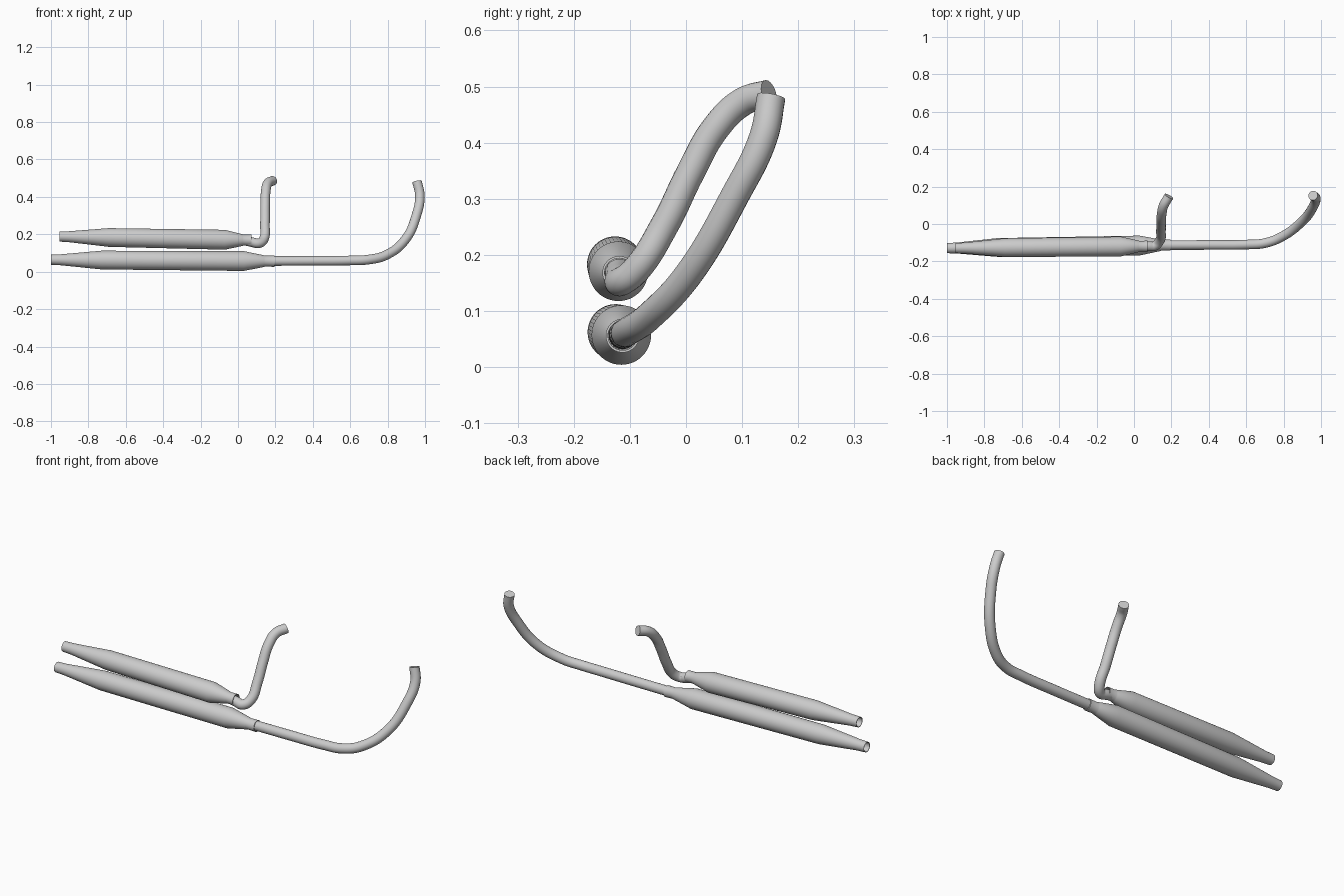
import bpy, bmesh, math
from mathutils import Vector

cube = bpy.data.objects.get("Cube")
if cube:
    bpy.data.objects.remove(cube, do_unlink=True)

steel = bpy.data.materials.new("light_grey_steel")
steel.use_nodes = True
GREY = (0.6, 0.6, 0.6, 1)
steel.diffuse_color = GREY
steel.node_tree.nodes["Principled BSDF"].inputs["Base Color"].default_value = GREY


def finish(obj):
    """Apply the material and smooth shading with crisp creases."""
    obj.data.materials.clear()
    obj.data.materials.append(steel)
    bpy.ops.object.select_all(action="DESELECT")
    obj.select_set(True)
    bpy.context.view_layer.objects.active = obj
    bpy.ops.object.shade_smooth_by_angle(angle=math.radians(25))


def lathe(name, profile, start, end, sides=48):
    """Spin (x, radius) stations around the line from start to end."""
    start, end = Vector(start), Vector(end)
    bm = bmesh.new()
    rings = []
    for x, r in profile:
        c = start.lerp(end, (x - start.x) / (end.x - start.x))
        rings.append([bm.verts.new(c + Vector((0, r * math.cos(a), r * math.sin(a))))
                      for a in (math.tau * i / sides for i in range(sides))])
    for a, b in zip(rings, rings[1:]):
        for i in range(sides):
            j = (i + 1) % sides
            bm.faces.new((a[i], a[j], b[j], b[i]))
    bm.faces.new(rings[0])
    bm.faces.new(rings[-1])
    bmesh.ops.recalc_face_normals(bm, faces=bm.faces)
    mesh = bpy.data.meshes.new(name)
    bm.to_mesh(mesh)
    bm.free()
    obj = bpy.data.objects.new(name, mesh)
    bpy.context.collection.objects.link(obj)
    finish(obj)


def pipe(name, points, radius):
    """Sweep a round, capped tube through the points."""
    curve = bpy.data.curves.new(name, "CURVE")
    curve.dimensions = "3D"
    curve.bevel_depth = radius
    curve.bevel_resolution = 8
    curve.resolution_u = 10
    curve.use_fill_caps = True
    spline = curve.splines.new("BEZIER")
    spline.bezier_points.add(len(points) - 1)
    for bp, p in zip(spline.bezier_points, points):
        bp.co = p
        bp.handle_left_type = bp.handle_right_type = "AUTO"
    obj = bpy.data.objects.new(name, curve)
    bpy.context.collection.objects.link(obj)
    bpy.ops.object.select_all(action="DESELECT")
    obj.select_set(True)
    bpy.context.view_layer.objects.active = obj
    bpy.ops.object.convert(target="MESH")
    finish(bpy.context.view_layer.objects.active)


def muffler(name, tail, rear, front, neck, tip, start, end):
    """Hollow tail cone, long body, front cone and open collar."""
    lathe(name, [
        (rear, 0.022), (tail, 0.024), (tail, 0.027), (tail + 0.05, 0.029),
        (rear, 0.050), (front, 0.053), (neck, 0.031), (neck + 0.005, 0.029),
        (tip, 0.030), (tip, 0.026), (neck, 0.025)], start, end)


# Mufflers
muffler("lower_muffler", -1.0, -0.73, 0.03, 0.14, 0.195,
        (-1.0, -0.129, 0.064), (0.195, -0.113, 0.056))
muffler("upper_muffler", -0.955, -0.69, -0.07, 0.025, 0.072,
        (-0.955, -0.129, 0.188), (0.072, -0.119, 0.168))

# Header pipes
pipe("lower_header_pipe", [
    (0.14, -0.113, 0.057), (0.40, -0.112, 0.058), (0.60, -0.110, 0.060),
    (0.70, -0.102, 0.065), (0.79, -0.068, 0.088), (0.893, 0.008, 0.170),
    (0.955, 0.087, 0.305), (0.972, 0.138, 0.410), (0.957, 0.152, 0.482)], 0.0255)
pipe("upper_header_pipe", [
    (0.03, -0.119, 0.168), (0.075, -0.119, 0.158), (0.11, -0.117, 0.152),
    (0.137, -0.090, 0.172), (0.144, -0.037, 0.255), (0.145, 0.007, 0.345),
    (0.148, 0.052, 0.425), (0.159, 0.100, 0.472), (0.187, 0.148, 0.487)], 0.0255)
